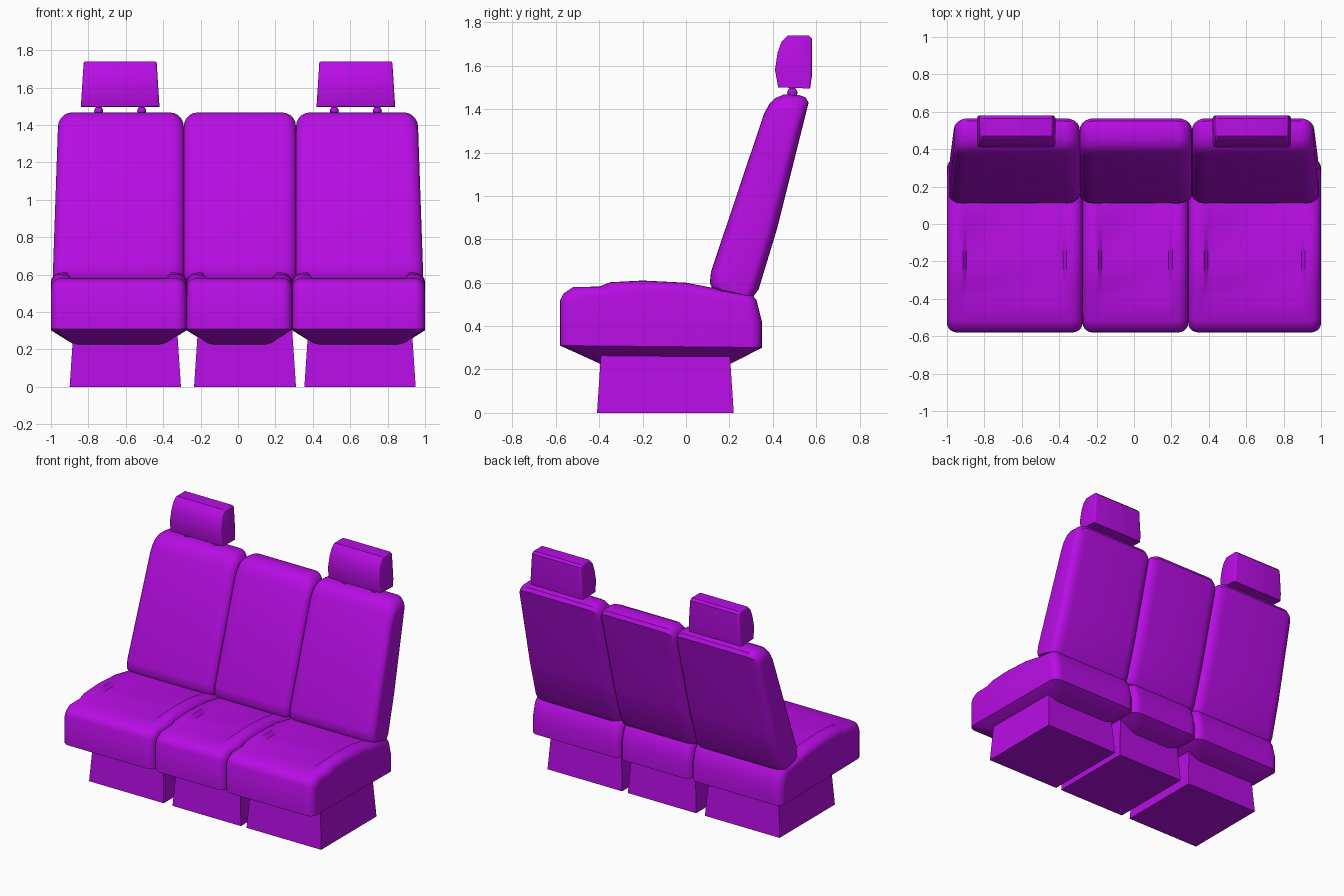
import bpy, bmesh, math

cube = bpy.data.objects.get("Cube")
if cube:
    bpy.data.objects.remove(cube, do_unlink=True)

purple = bpy.data.materials.new("purple_upholstery")
purple.use_nodes = True
PURPLE = (0.48, 0.004, 0.78, 1)
purple.diffuse_color = PURPLE
purple.node_tree.nodes["Principled BSDF"].inputs["Base Color"].default_value = PURPLE


def finish(name, bm, smooth=True):
    bmesh.ops.recalc_face_normals(bm, faces=bm.faces)
    mesh = bpy.data.meshes.new(name)
    bm.to_mesh(mesh)
    bm.free()
    mesh.materials.append(purple)
    obj = bpy.data.objects.new(name, mesh)
    bpy.context.collection.objects.link(obj)
    if smooth:
        bpy.ops.object.select_all(action='DESELECT')
        obj.select_set(True)
        bpy.context.view_layer.objects.active = obj
        bpy.ops.object.shade_smooth_by_angle(angle=math.radians(35))
    return obj


def padded(profile, x0, x1, rx, ry, rz, pivot, shear=0, panel=None, steps=5):
    """Loft a side profile across x with rounded ends and an optional sunken panel."""
    flat = [y - shear * z for y, z in profile]
    mid, half = (max(flat) + min(flat)) / 2, (max(flat) - min(flat)) / 2
    height = max(z for _, z in profile) - pivot
    stations = []
    for i in range(steps + 1):
        a = math.pi / 2 * i / steps
        stations.append((rx * (1 - math.cos(a)), 1 - math.sin(a), False))
    if panel:
        stations += [(rx + 0.03, 0, False), (rx + 0.05, 0, True)]
    row = [(x0 + d, s, p) for d, s, p in stations]
    row += [(x1 - d, s, p) for d, s, p in reversed(stations)]

    bm = bmesh.new()
    rings = []
    for x, s, sunk in row:
        ring = []
        for f, (_, z) in zip(flat, profile):
            if sunk:
                z = min(z, panel)
            z = pivot + (z - pivot) * (1 - s * rz / height)
            y = mid + (f - mid) * (1 - s * ry / half) + shear * z
            ring.append(bm.verts.new((x, y, z)))
        rings.append(ring)
    n = len(profile)
    for a, b in zip(rings, rings[1:]):
        for i in range(n):
            j = (i + 1) % n
            bm.faces.new((a[i], a[j], b[j], b[i]))
    bm.faces.new(rings[0])
    bm.faces.new(rings[-1])
    bmesh.ops.recalc_face_normals(bm, faces=bm.faces)
    return bm


def pedestal(name, x0, x1):
    bm = bmesh.new()
    bmesh.ops.create_cube(bm, size=1)
    for v in bm.verts:
        top = v.co.z > 0
        t = 0.02 if top else 0
        v.co = (x1 - t if v.co.x > 0 else x0 + t,
                0.22 - t if v.co.y > 0 else t - 0.41, 0.30 if top else 0)
    finish(name, bm, smooth=False)


CUSHION = [(-0.58, 0.31), (-0.58, 0.52), (-0.565, 0.55), (-0.52, 0.58),
           (-0.40, 0.582), (-0.35, 0.602), (-0.20, 0.61), (0, 0.60),
           (0.13, 0.575), (0.30, 0.55), (0.325, 0.52), (0.35, 0.42), (0.35, 0.30)]
BACK = [(0.11, 0.60), (0.115, 0.65), (0.36, 1.38), (0.385, 1.425), (0.41, 1.45),
        (0.45, 1.467), (0.52, 1.465), (0.55, 1.455), (0.565, 1.43), (0.55, 1.37),
        (0.42, 0.85), (0.335, 0.57), (0.31, 0.535), (0.15, 0.56), (0.12, 0.575)]
HEAD = [(0.425, 1.50), (0.41, 1.58), (0.422, 1.66), (0.44, 1.71), (0.47, 1.74),
        (0.565, 1.74), (0.58, 1.725), (0.58, 1.55), (0.572, 1.495)]

# name, cushion span, backrest span, pedestal span
SEATS = [("right", (-1, -0.275), (-0.99, -0.29), (-0.90, -0.305)),
         ("middle", (-0.275, 0.29), (-0.29, 0.31), (-0.235, 0.31)),
         ("left", (0.29, 1), (0.31, 0.99), (0.355, 0.95))]

for side, seat, back, base in SEATS:
    # seat cushion with tapered underside
    bm = padded(CUSHION, *seat, 0.055, 0.05, 0.05, 0.31, panel=0.583)
    bm.normal_update()
    under = [f for f in bm.faces if f.normal.z < -0.9]
    out = bmesh.ops.extrude_face_region(bm, geom=under)
    bmesh.ops.delete(bm, geom=under, context='FACES_ONLY')
    cx, width = sum(seat) / 2, seat[1] - seat[0]
    for v in out["geom"]:
        if isinstance(v, bmesh.types.BMVert):
            v.co.x = cx + (v.co.x - cx) * (1 - 0.25 / width)
            v.co.y = -0.095 + (v.co.y + 0.115) * 0.64
            v.co.z = 0.225
    finish(side + "_seat_cushion", bm)

    # backrest, its outer edge leaning in towards the top
    bm = padded(BACK, *back, 0.075, 0.05, 0.075, 0.62, shear=0.3)
    for v in bm.verts:
        if abs(v.co.x) > 0.6:
            v.co.x *= 1 - 0.035 * max(0, v.co.z - 0.6)
    finish(side + "_backrest", bm)

    pedestal(side + "_pedestal", *base)

# headrests and their posts
for side, s in (("right", -1), ("left", 1)):
    c = 0.63 * s
    bm = padded(HEAD, c - 0.21, c + 0.21, 0.012, 0.01, 0.01, 1.5, steps=3)
    for v in bm.verts:
        v.co.x = c + (v.co.x - c) * (1 - 0.3 * (v.co.z - 1.5))
    finish(side + "_headrest", bm)

    for label, dx in (("inner", -0.115), ("outer", 0.115)):
        bm = bmesh.new()
        bmesh.ops.create_cone(bm, cap_ends=True, segments=12,
                              radius1=0.014, radius2=0.014, depth=0.12)
        bmesh.ops.create_uvsphere(bm, u_segments=12, v_segments=8, radius=0.024)
        post = finish(side + "_" + label + "_headrest_post", bm)
        post.location = (c + dx * s, 0.49, 1.475)
